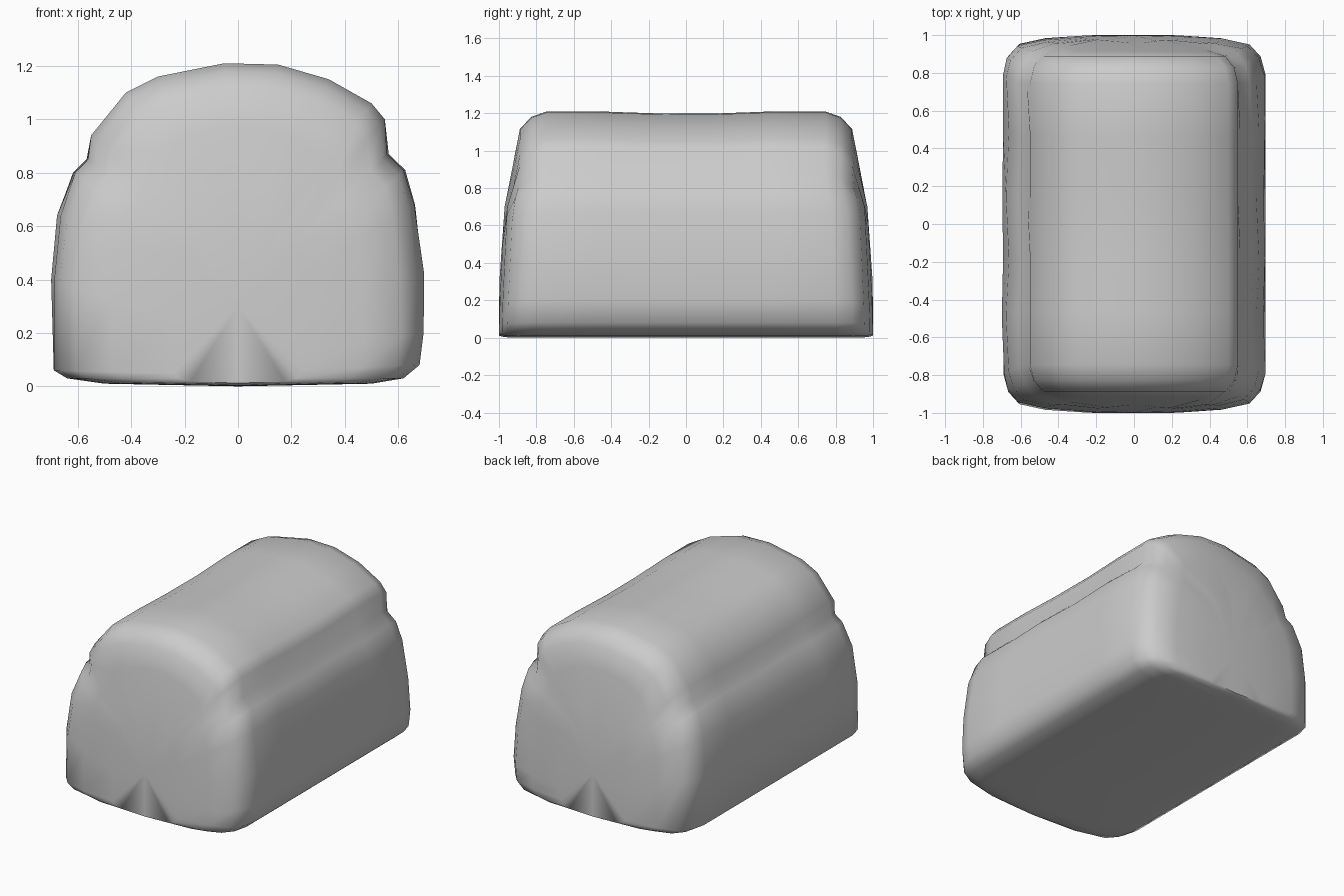
import bpy
import bmesh
import math

cube = bpy.data.objects.get("Cube")
if cube:
    bpy.data.objects.remove(cube)

# One flat colour
grey = bpy.data.materials.new("plain grey")
grey.use_nodes = True
colour = (0.6, 0.6, 0.6, 1)
grey.diffuse_color = colour
grey.node_tree.nodes["Principled BSDF"].inputs["Base Color"].default_value = colour

# Loaf cross-section (x, z), anticlockwise from the middle of the underside
profile = [
    (0, 0), (0.5, 0.01), (0.62, 0.03), (0.68, 0.08), (0.695, 0.2), (0.69, 0.42),
    (0.655, 0.68), (0.62, 0.81), (0.56, 0.87), (0.55, 1.0), (0.5, 1.06),
    (0.34, 1.15), (0.15, 1.205), (-0.05, 1.21), (-0.3, 1.16), (-0.42, 1.1),
    (-0.55, 0.94), (-0.56, 0.85), (-0.61, 0.8), (-0.67, 0.64), (-0.695, 0.4),
    (-0.69, 0.06), (-0.64, 0.03), (-0.5, 0.01)]

# Rounded end: distance along y, width scale, height scale
end = [(0.5, 1, 1), (0.8, 1, 1), (0.89, 0.965, 0.975), (0.955, 0.88, 0.92),
       (0.985, 0.68, 0.8), (1.0, 0.35, 0.6)]
rings = [(-y, sx, sz) for y, sx, sz in reversed(end)]
rings += [(-0.2, 1, 1), (0.15, 1, 1)] + end


def length_factor(z):
    """The crown is shorter than the base, with a step between them."""
    steps = [(0, 1), (0.2, 0.995), (0.7, 0.97), (0.83, 0.93), (2, 0.93)]
    for (z0, f0), (z1, f1) in zip(steps, steps[1:]):
        if z <= z1:
            return f0 + (f1 - f0) * (z - z0) / (z1 - z0)
    return 0.93


def point(x, z, ring):
    y, sx, sz = ring
    z = 0.03 + (z - 0.03) * sz
    if z > 0.9:  # gentle sag and ripple of the crown
        z -= 0.015 * math.cos(y * math.pi) ** 2 * (abs(y) < 0.4)
    elif z > 0.3:
        x += 0.008 * math.sin(y * 9 + z * 5)
    return x * sx, y * length_factor(z), z


# Loft the loaf and close its bowed ends
bm = bmesh.new()
loops = [[bm.verts.new(point(x, z, r)) for x, z in profile] for r in rings]
count = len(profile)
for a, b in zip(loops, loops[1:]):
    for i in range(count):
        j = (i + 1) % count
        bm.faces.new((a[i], a[j], b[j], b[i]))
for loop, side in ((loops[0], -1), (loops[-1], 1)):
    centre = bm.verts.new((0, side * 0.998, 0.3))
    for i in range(count):
        bm.faces.new((loop[i], loop[(i + 1) % count], centre))
bmesh.ops.recalc_face_normals(bm, faces=bm.faces)

mesh = bpy.data.meshes.new("loaf")
bm.to_mesh(mesh)
bm.free()
loaf = bpy.data.objects.new("loaf", mesh)
bpy.context.collection.objects.link(loaf)
mesh.materials.append(grey)
bpy.context.view_layer.objects.active = loaf
loaf.select_set(True)
bpy.ops.object.shade_smooth_by_angle(angle=math.radians(60))
